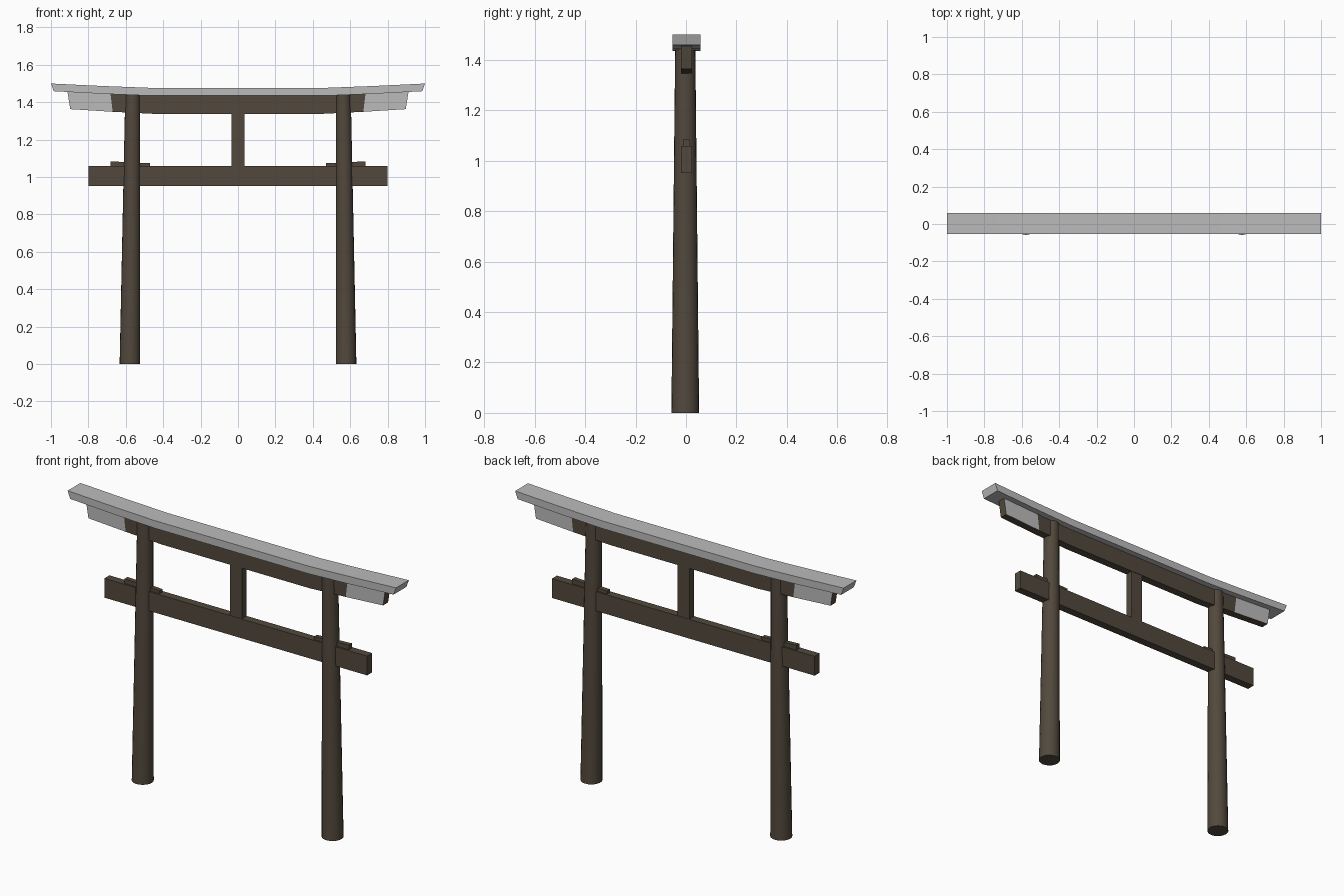
import bpy, bmesh, math

if "Cube" in bpy.data.objects:
    bpy.data.objects.remove(bpy.data.objects["Cube"])


def material(name, rgb):
    m = bpy.data.materials.new(name)
    m.diffuse_color = (*rgb, 1)
    m.use_nodes = True
    m.node_tree.nodes["Principled BSDF"].inputs["Base Color"].default_value = m.diffuse_color
    return m


wood = material("dark brown wood", (0.085, 0.066, 0.046))
grey = material("light grey", (0.50, 0.50, 0.50))


def add_object(name, bm, mats):
    bmesh.ops.recalc_face_normals(bm, faces=bm.faces)
    me = bpy.data.meshes.new(name)
    bm.to_mesh(me)
    bm.free()
    for m in mats:
        me.materials.append(m)
    ob = bpy.data.objects.new(name, me)
    bpy.context.collection.objects.link(ob)
    return ob


def bar(name, stations, y0, y1, mats, paint=None):
    """Bar along x; each station is (x_bottom, z_bottom, x_top, z_top)."""
    bm = bmesh.new()
    rings = [[bm.verts.new(p) for p in ((xb, y0, zb), (xb, y1, zb), (xt, y1, zt), (xt, y0, zt))]
             for xb, zb, xt, zt in stations]
    bm.faces.new(rings[0])
    bm.faces.new(rings[-1])
    for a, b in zip(rings, rings[1:]):
        for i in range(4):
            j = (i + 1) % 4
            bm.faces.new((a[i], a[j], b[j], b[i]))
    bm.normal_update()
    if paint:
        for f in bm.faces:
            f.material_index = paint(f)
    return add_object(name, bm, mats)


def both_sides(half):
    """Mirror half-profile stations (inner to outer) about x = 0."""
    return [(-a, b, -c, d) for a, b, c, d in reversed(half)] + half


# Upswept grey top rail
bar("top_rail", both_sides([(0.47, 1.435, 0.47, 1.477), (0.72, 1.445, 0.73, 1.487),
                            (0.985, 1.459, 1.0, 1.50)]), -0.0535, 0.0575, [grey])

# Upper beam under the rail, with grey painted sides near its ends
bar("upper_beam", both_sides([(0.45, 1.338, 0.47, 1.438), (0.67, 1.349, 0.682, 1.446),
                              (0.897, 1.363, 0.912, 1.458)]), -0.02, 0.024, [wood, grey],
    lambda f: int(abs(f.normal.y) > 0.9 and abs(f.calc_center_median().x) > 0.7))

# Straight lower beam and centre strut
bar("lower_beam", both_sides([(0.80, 0.952, 0.80, 1.058)]), -0.02, 0.024, [wood])
bar("centre_strut", both_sides([(0.036, 1.05, 0.036, 1.345)]), -0.018, 0.022, [wood])

for side, label in ((-1, "left"), (1, "right")):
    # Wedges through the pillars on top of the lower beam
    bar(label + "_wedge", [(side * 0.47, 1.05, side * 0.47, 1.074),
                           (side * 0.683, 1.05, side * 0.683, 1.084)], -0.011, 0.015, [wood])

    # Tapered pillars leaning inwards
    bm = bmesh.new()
    bmesh.ops.create_cone(bm, cap_ends=True, segments=20, radius1=0.055, radius2=0.04, depth=1.44)
    for v in bm.verts:
        v.co.x += side * (0.578 if v.co.z < 0 else 0.563)
        v.co.y -= 0.003
        v.co.z += 0.72
    pillar = add_object(label + "_pillar", bm, [wood])
    bpy.ops.object.select_all(action='DESELECT')
    pillar.select_set(True)
    bpy.context.view_layer.objects.active = pillar
    bpy.ops.object.shade_smooth_by_angle(angle=math.radians(40))
